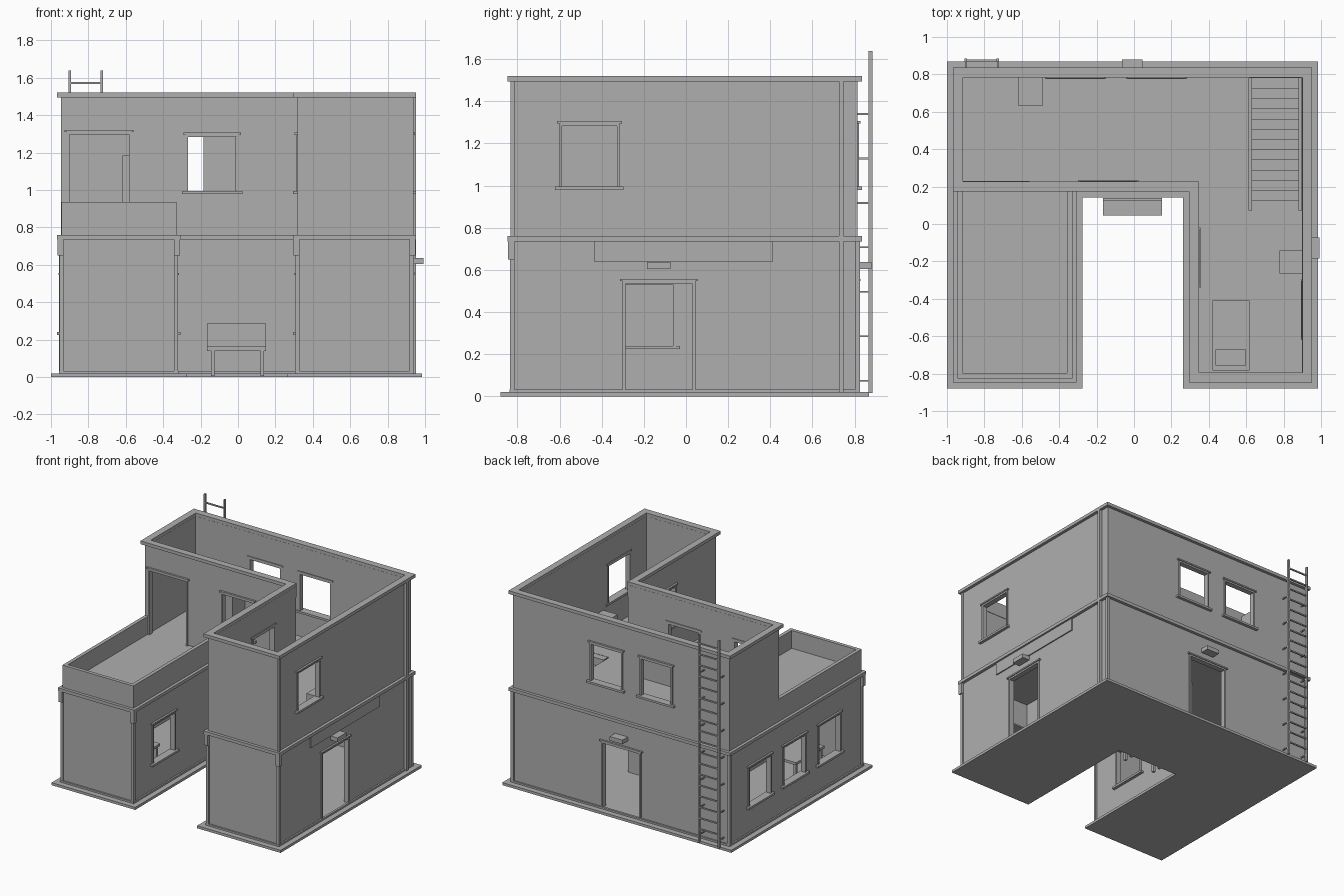
import bpy, bmesh
from mathutils import Vector, Matrix

cube = bpy.data.objects.get("Cube")
if cube:
    bpy.data.objects.remove(cube, do_unlink=True)

GREY = (0.43, 0.43, 0.43, 1)
mat = bpy.data.materials.new("plain grey")
mat.use_nodes = True
mat.diffuse_color = GREY
mat.node_tree.nodes["Principled BSDF"].inputs["Base Color"].default_value = GREY

T = 0.028                                   # wall thickness
L, R, F, B = -0.945, 0.93, -0.825, 0.813    # outer wall faces
CL, CR, CB = -0.33, 0.317, 0.197            # courtyard faces
FLOOR, TOP = 0.795, 1.52


def finish(name, bm):
    bmesh.ops.recalc_face_normals(bm, faces=bm.faces)
    me = bpy.data.meshes.new(name)
    bm.to_mesh(me)
    bm.free()
    me.materials.append(mat)
    ob = bpy.data.objects.new(name, me)
    bpy.context.collection.objects.link(ob)
    return ob


def boxes(name, items):
    """One object from boxes given as (x0, x1, y0, y1, z0, z1)."""
    bm = bmesh.new()
    for x0, x1, y0, y1, z0, z1 in items:
        m = Matrix.Translation(((x0 + x1) / 2, (y0 + y1) / 2, (z0 + z1) / 2))
        m = m @ Matrix.Diagonal((x1 - x0, y1 - y0, z1 - z0, 1))
        bmesh.ops.create_cube(bm, size=1, matrix=m)
    return finish(name, bm)


def offset(pts, d):
    """Offset a right-angled counter-clockwise outline outwards by d."""
    out = []
    for i, p in enumerate(pts):
        a = (Vector(p) - Vector(pts[i - 1])).normalized()
        b = (Vector(pts[(i + 1) % len(pts)]) - Vector(p)).normalized()
        out.append(Vector(p) + d * Vector((a.y + b.y, -a.x - b.x)))
    return out


def prism(name, pts, z0, z1):
    bm = bmesh.new()
    f = bm.faces.new([bm.verts.new((p[0], p[1], z0)) for p in pts])
    r = bmesh.ops.extrude_face_region(bm, geom=[f])
    bmesh.ops.translate(bm, vec=(0, 0, z1 - z0),
                        verts=[v for v in r["geom"] if isinstance(v, bmesh.types.BMVert)])
    return finish(name, bm)


def band(name, pts, outer, inner, z0, z1):
    """Closed moulding that follows an outline."""
    bm = bmesh.new()
    rings = [[bm.verts.new((p.x, p.y, z)) for p in offset(pts, d)]
             for d, z in ((outer, z0), (outer, z1), (inner, z1), (inner, z0))]
    n = len(pts)
    for k in range(4):
        a, b = rings[k], rings[(k + 1) % 4]
        for i in range(n):
            j = (i + 1) % n
            bm.faces.new((a[i], a[j], b[j], b[i]))
    return finish(name, bm)


def wall(name, axis, face, side, a0, a1, z0, z1, openings=()):
    """Wall along axis; side is the outward sign, openings are (centre, width, z0, z1)."""
    def put(u0, u1, out, back, w0, w1):
        c = sorted((face + side * out, face - side * back))
        return (u0, u1, *c, w0, w1) if axis == "x" else (*c, u0, u1, w0, w1)
    parts, trim, pos = [], [], a0
    for c, w, b, t in sorted(openings):
        l, r = c - w / 2, c + w / 2
        parts += [put(pos, l, 0, T, z0, z1), put(l, r, 0, T, t, z1)]
        if b > z0 + 0.1:
            parts.append(put(l, r, 0, T, z0, b))
            trim.append(put(l - 0.02, r + 0.02, 0.023, T + 0.01, b - 0.016, b))
        # jambs, head and lintel
        trim += [put(l, l + 0.013, 0.008, T + 0.005, b, t),
                 put(r - 0.013, r, 0.008, T + 0.005, b, t),
                 put(l, r, 0.008, T + 0.005, t - 0.013, t),
                 put(l - 0.012, r + 0.012, 0.015, T + 0.006, t, t + 0.011)]
        pos = r
    parts.append(put(pos, a1, 0, T, z0, z1))
    boxes(name, parts)
    if trim:
        boxes(name + "_frames", trim)


U = [(L, F), (CL, F), (CL, CB), (CR, CB), (CR, F), (R, F), (R, B), (L, B)]
ELL = [(L, CB), (CR, CB), (CR, F), (R, F), (R, B), (L, B)]

# Base, ground floor and plinth
prism("base_slab", offset(U, 0.055), 0, 0.02)
prism("ground_floor", offset(U, -0.01), 0.02, 0.028)
band("plinth", U, 0.012, -0.005, 0.02, 0.033)


def low(c):
    return (c, 0.285, 0.24, 0.545)


def high(c):
    return (c, 0.285, 0.995, 1.295)


# Lower storey
H = 0.8
wall("lower_left_wall", "y", L, -1, F, B, 0.02, H, [low(0.44), low(0.01), low(-0.42)])
wall("lower_right_wall", "y", R, 1, F, B, 0.02, H, [(-0.128, 0.345, 0.03, 0.547)])
wall("lower_back_wall", "x", B, 1, L, R, 0.02, H, [(-0.01, 0.345, 0.03, 0.547)])
wall("left_wing_front", "x", F, -1, L, CL, 0.02, H)
wall("right_wing_front", "x", F, -1, CR, R, 0.02, H)
wall("left_wing_court_wall", "y", CL, 1, F, CB + T, 0.02, H, [low(-0.45)])
wall("right_wing_court_wall", "y", CR, -1, F, CB + T, 0.02, H, [low(-0.19)])
wall("court_back_wall", "x", CB, -1, CL - T, CR + T, 0.02, H)
band("lower_cornice", U, 0.023, -0.01, 0.735, 0.76)

# Upper floor around the stair opening
SX0, SX1, SY0, SY1 = 0.615, 0.895, 0.072, 0.78
E = 0.01
boxes("upper_floor", [
    (L + E, CL - E, F + E, CB + E, 0.765, FLOOR),
    (L + E, SX0, CB + E, B - E, 0.765, FLOOR),
    (CR + E, SX0, F + E, CB + E, 0.765, FLOOR),
    (SX0, R - E, F + E, SY0, 0.765, FLOOR),
    (SX0, R - E, SY1, B - E, 0.765, FLOOR),
    (SX1, R - E, SY0, SY1, 0.765, FLOOR)])

# Upper storey
W = TOP - 0.025
wall("upper_left_wall", "y", L, -1, CB, B, H, W)
wall("upper_right_wall", "y", R, 1, F, B, H, W, [high(-0.458)])
wall("upper_back_wall", "x", B, 1, L, R, H, W, [high(-0.313), high(0.12)])
wall("upper_front_wall", "x", F, -1, CR, R, H, W)
wall("upper_court_side_wall", "y", CR, -1, F, CB + T, H, W, [high(-0.18)])
wall("upper_terrace_wall", "x", CB, -1, L, CR + T, H, W,
     [(-0.742, 0.345, FLOOR, 1.31), high(-0.138)])
band("upper_cornice", ELL, 0.023, -T - 0.002, W, TOP)
band("upper_inner_band", ELL, -T + 0.004, -T - 0.003, 1.41, W)

# Terrace parapet
boxes("terrace_parapet", [
    (L, L + T, F, CB, H, 0.935),
    (CL - T, CL, F, CB, H, 0.935),
    (L + T, CL - T, F, F + T, H, 0.935)])

# Corner strips with heads
strips = []
for x, s in ((L, -1), (CL, 1), (CR, -1), (R, 1)):
    a, b = sorted((x + s * 0.01, x - s * 0.012))
    strips.append((a, b, F - 0.01, F + 0.012, 0.03, 0.735))
    a, b = sorted((x + s * 0.02, x - s * 0.012))
    strips.append((a, b, F - 0.02, F + 0.012, 0.65, 0.735))
for x in (L, R):
    strips.append((x - 0.012, x + 0.012, B - 0.012, B + 0.012, 0.03, 0.735))
strips.append((R - 0.01, R + 0.008, F - 0.008, F + 0.012, 0.76, W))
boxes("corner_strips", strips)
boxes("drain_pipe", [(R, R + 0.023, 0.725, 0.747, 0.02, 1.51)])

# Sign plate and door lamps
boxes("sign_plate", [(R, R + 0.009, -0.437, 0.412, 0.64, 0.735)])
boxes("right_door_lamp", [(R, 0.992, -0.185, -0.073, 0.605, 0.637)])
boxes("back_door_lamp", [(-0.065, 0.045, B, 0.88, 0.605, 0.637)])

# Ladder on the back wall
ladder = [(x - 0.006, x + 0.006, 0.866, 0.884, 0.015, 1.64) for x in (-0.9, -0.728)]
ladder += [(-0.9, -0.728, 0.87, 0.88, 1.567 - i * 0.0855, 1.577 - i * 0.0855)
           for i in range(18)]
ladder += [(x - 0.004, x + 0.004, B, 0.87, 0.07 + i * 0.211, 0.078 + i * 0.211)
           for x in (-0.9, -0.728) for i in range(7)]
boxes("ladder", ladder)

# Staircase
N = 13
run, rise = (SY1 - SY0) / N, (FLOOR - 0.028) / N
steps = []
for i in range(N):
    y, z = SY1 - (i + 1) * run, 0.028 + (i + 1) * rise
    steps.append((SX0 + 0.012, SX1 - 0.012, y, y + run, max(0.028, z - 2 * rise), z - 0.002))
boxes("staircase", steps)

# Courtyard bench
bench = [(-0.167, 0.15, 0.045, 0.14, 0.138, 0.163), (-0.167, 0.15, 0.125, 0.14, 0.163, 0.285)]
bench += [(x - 0.01, x + 0.01, y - 0.01, y + 0.01, 0.005, 0.138)
          for x in (-0.135, 0.13) for y in (0.06, 0.125)]
boxes("bench", bench)

# Upper furniture
boxes("cabinet", [(-0.617, -0.49, 0.63, B - T, FLOOR, 1.185)])
boxes("nightstand", [(0.778, R - T, -0.265, -0.142, FLOOR, 0.96)])
boxes("bed", [(0.42, 0.617, -0.783, -0.41, FLOOR, 0.89)])
boxes("pillow", [(0.437, 0.6, -0.757, -0.67, 0.89, 0.91)])

# Lower furniture
shelf = [(x, x + 0.012, -0.76, -0.6, 0.028, 0.42) for x in (0.4, 0.79)]
shelf += [(0.4, 0.802, -0.76, -0.6, z, z + 0.012) for z in (0.08, 0.19, 0.3, 0.41)]
boxes("shelf", shelf)
table = [(-0.78, -0.5, -0.6, -0.25, 0.2, 0.22)]
table += [(x, x + 0.02, y, y + 0.02, 0.028, 0.2) for x in (-0.77, -0.53) for y in (-0.59, -0.28)]
boxes("table", table)
